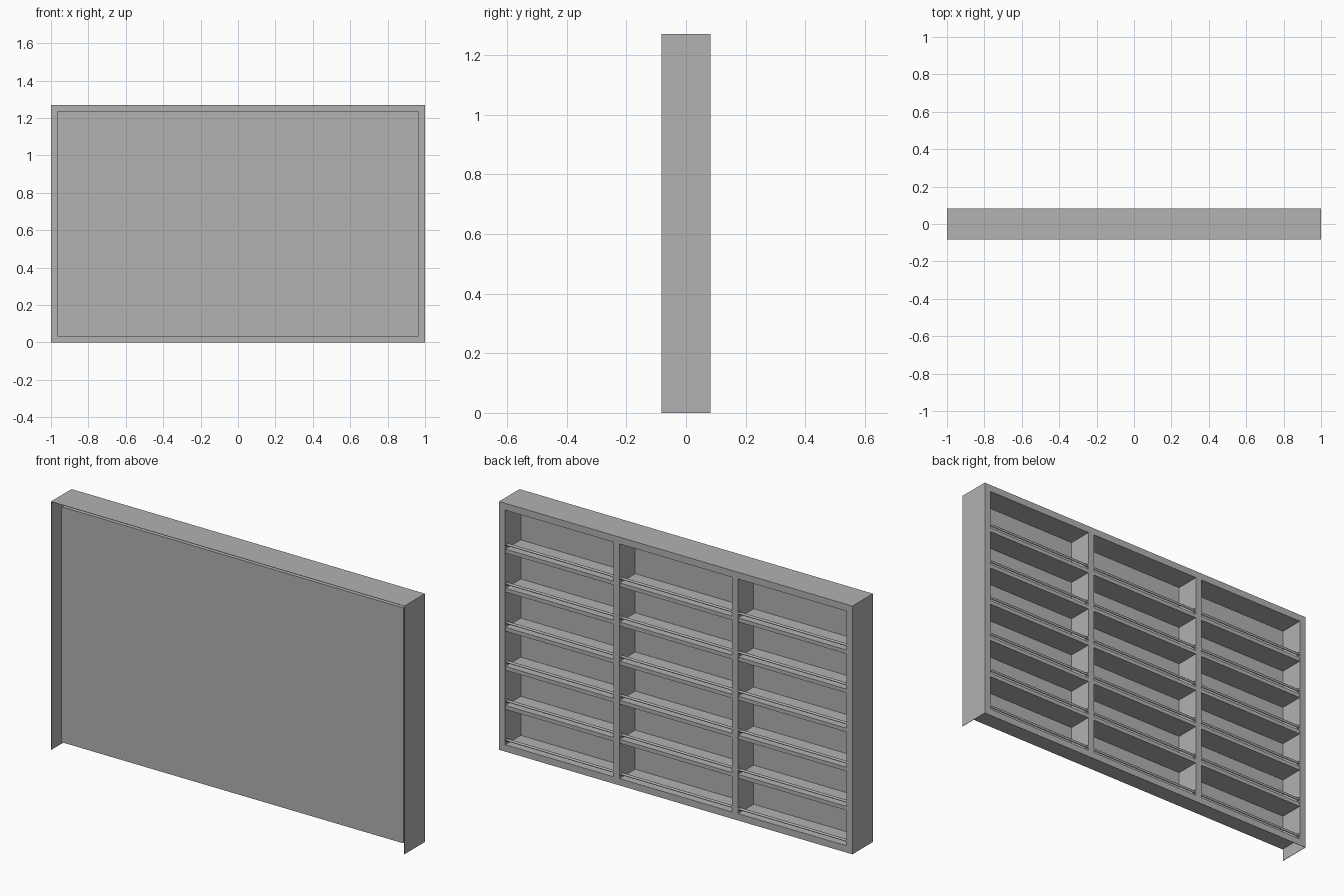
import bpy
from math import pi

cube = bpy.data.objects.get("Cube")
if cube:
    bpy.data.objects.remove(cube, do_unlink=True)

grey = bpy.data.materials.new("plain_grey")
grey.use_nodes = True
COLOUR = (0.445, 0.445, 0.445, 1)
grey.diffuse_color = COLOUR
grey.node_tree.nodes["Principled BSDF"].inputs["Base Color"].default_value = COLOUR


def box(name, x, y, z):
    """Box given by its (low, high) range on each axis."""
    bpy.ops.mesh.primitive_cube_add(size=1)
    ob = bpy.context.object
    ob.name = name
    ob.location = [sum(r) / 2 for r in (x, y, z)]
    ob.scale = [r[1] - r[0] for r in (x, y, z)]
    ob.data.materials.append(grey)
    return ob


def rod(name, x, y, z, radius):
    """Round bar running along x."""
    bpy.ops.mesh.primitive_cylinder_add(vertices=12, radius=radius, depth=x[1] - x[0],
                                        location=(sum(x) / 2, y, z), rotation=(0, pi / 2, 0))
    ob = bpy.context.object
    ob.name = name
    ob.data.materials.append(grey)
    bpy.ops.object.shade_smooth_by_angle()


W, D, H = 1.0, 0.083, 1.27      # half width, half depth, height
RIM = 0.035                     # rim width
T = 0.002                       # sheet thickness
PANEL = -0.045                  # front face of the closing panel
IN, TOP = W - RIM, H - RIM      # inner tray limits
DIV, HALF = 0.335, 0.0175       # divider centre and half width

# Outer skin: two sides and a top, open underneath
for side, s in (("left", 1), ("right", -1)):
    box(side + "_skin", sorted((s * W, s * (W - T))), (-D, D), (0, H))
    box(side + "_rim", sorted((s * W, s * IN)), (D - T, D), (0, H))
    box(side + "_inner_wall", sorted((s * IN, s * (IN + T))), (PANEL, D), (RIM, TOP))
    box(side + "_divider", (s * DIV - HALF, s * DIV + HALF), (PANEL, D), (RIM, TOP))
box("top_skin", (-W, W), (-D, D), (H - T, H))

# Upper and lower rims with the tray walls behind them
box("top_rim", (-IN, IN), (D - T, D), (TOP, H))
box("bottom_rim", (-IN, IN), (D - T, D), (0, RIM))
box("top_inner_wall", (-IN, IN), (PANEL, D), (TOP, TOP + T))
box("bottom_inner_wall", (-IN, IN), (PANEL, D), (RIM - T, RIM))

# Panel closing the tray
box("panel", (-IN, IN), (PANEL, PANEL + T), (RIM, TOP))

# Shelves with a guard rail in each of the three bays
bays = ((-IN, -DIV - HALF), (-DIV + HALF, DIV - HALF), (DIV + HALF, IN))
for x0, x1 in bays:
    for row in range(6):
        z = RIM + 0.2 * row
        if row:
            box("shelf", (x0, x1), (PANEL, D - 0.002), (z - 0.02, z))
        rod("guard_rail", (x0, x1), 0.073, z + 0.022, 0.006)
        for a, b in ((x0, x0 + 0.006), (x1 - 0.006, x1)):
            rod("rail_socket", (a, b), 0.073, z + 0.022, 0.009)
